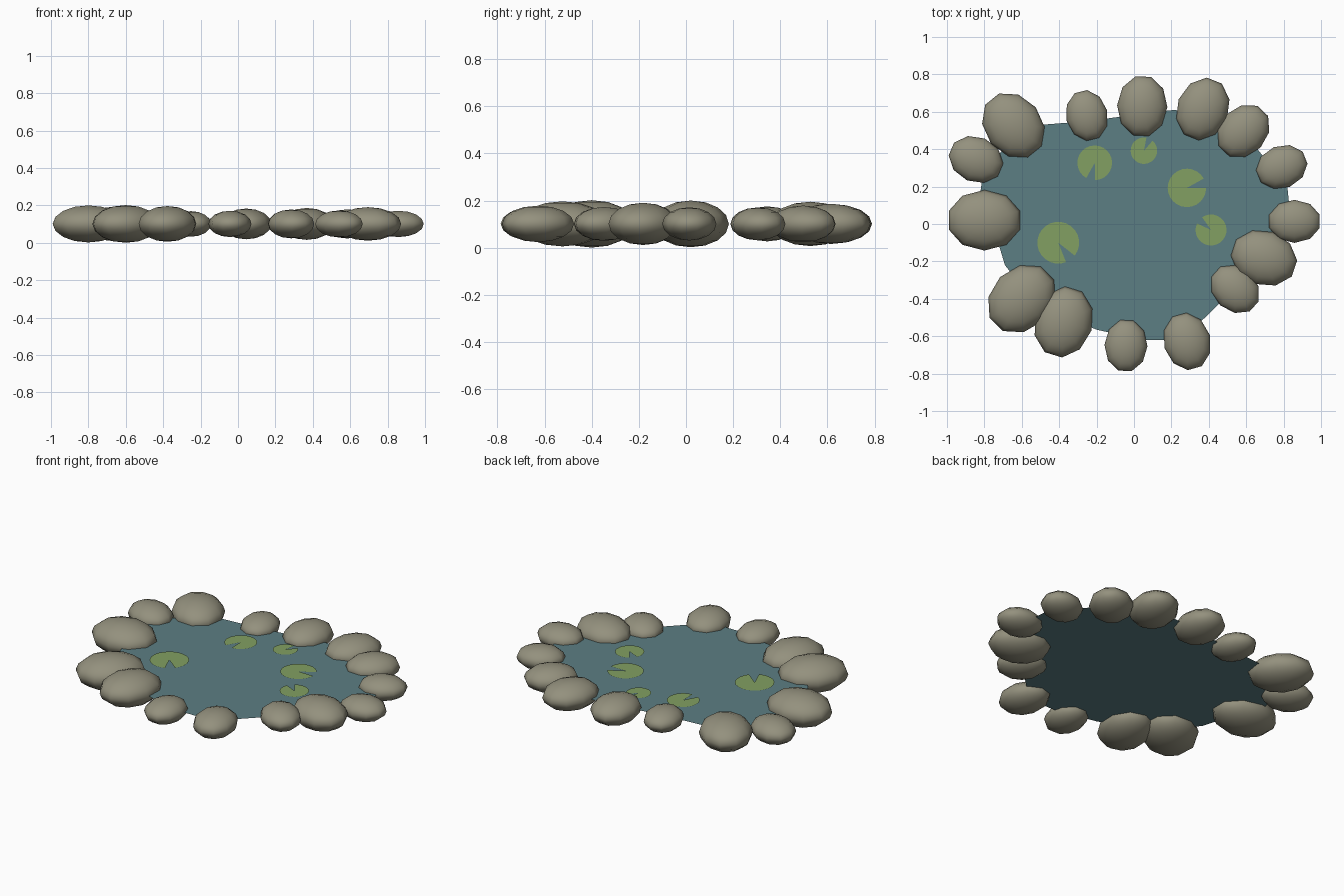
import bpy, math

if "Cube" in bpy.data.objects:
    bpy.data.objects.remove(bpy.data.objects["Cube"])


def material(name, rgb):
    # sRGB bytes to a linear flat colour
    lin = [(c / 255 / 12.92) if c < 10 else ((c / 255 + 0.055) / 1.055) ** 2.4 for c in rgb]
    m = bpy.data.materials.new(name)
    m.diffuse_color = (*lin, 1)
    m.use_nodes = True
    m.node_tree.nodes["Principled BSDF"].inputs["Base Color"].default_value = m.diffuse_color
    return m


STONE = material("stone grey", (148, 145, 126))
WATER = material("pond water", (92, 126, 131))
LEAF = material("lily green", (130, 160, 98))
MID = 0.101  # water level and stone centre height


def flat_shape(name, points, z, mat):
    me = bpy.data.meshes.new(name)
    me.from_pydata([(x, y, z) for x, y in points], [], [range(len(points))])
    me.materials.append(mat)
    ob = bpy.data.objects.new(name, me)
    bpy.context.collection.objects.link(ob)
    return ob


# Water surface
flat_shape("water", [
    (.84, .0), (.82, .2), (.66, .4), (.48, .55), (.22, .61), (.15, .603),
    (-.25, .55), (-.5, .53), (-.65, .47), (-.81, .25), (-.82, .18), (-.78, .02),
    (-.72, -.12), (-.69, -.22), (-.58, -.36), (-.4, -.48), (-.2, -.565),
    (.05, -.62), (.25, -.62), (.38, -.5), (.52, -.36), (.7, -.18)], MID, WATER)

# Lily pads: x, y, radius, middle angle of the notch
for i, (x, y, r, notch) in enumerate([
        (-.21, .327, .093, 256), (.053, .392, .071, 64), (.283, .193, .103, 14),
        (.412, -.032, .083, 140), (-.405, -.1, .112, -53)]):
    rim = [math.radians(notch + 15 + 330 * k / 22) for k in range(23)]
    flat_shape(f"lily_pad_{i + 1}",
               [(x, y)] + [(x + r * math.cos(a), y + r * math.sin(a)) for a in rim],
               MID + 0.005, LEAF)

# Ring of stones: x, y, long radius, outward angle
for i, (x, y, r, ang) in enumerate([
        (-.80, .02, .20, 180), (-.845, .345, .15, 157), (-.645, .527, .19, 129),
        (-.252, .58, .138, 104), (.044, .63, .166, 88), (.368, .615, .172, 68),
        (.585, .497, .157, 46), (.79, .305, .141, 22), (.858, .014, .142, 0),
        (.695, -.182, .181, -19), (.54, -.348, .145, -42), (.284, -.628, .156, -74),
        (-.043, -.65, .142, -92), (-.377, -.524, .193, -107), (-.60, -.40, .203, -135)]):
    bpy.ops.mesh.primitive_uv_sphere_add(segments=10, ring_count=8, radius=1,
                                         location=(x, y, MID))
    ob = bpy.context.object
    ob.name = f"stone_{i + 1}"
    ob.scale = (r, r * 0.81, r * 0.495)
    ob.rotation_euler.z = math.radians(ang)
    bpy.ops.object.shade_smooth()
    ob.data.materials.append(STONE)
